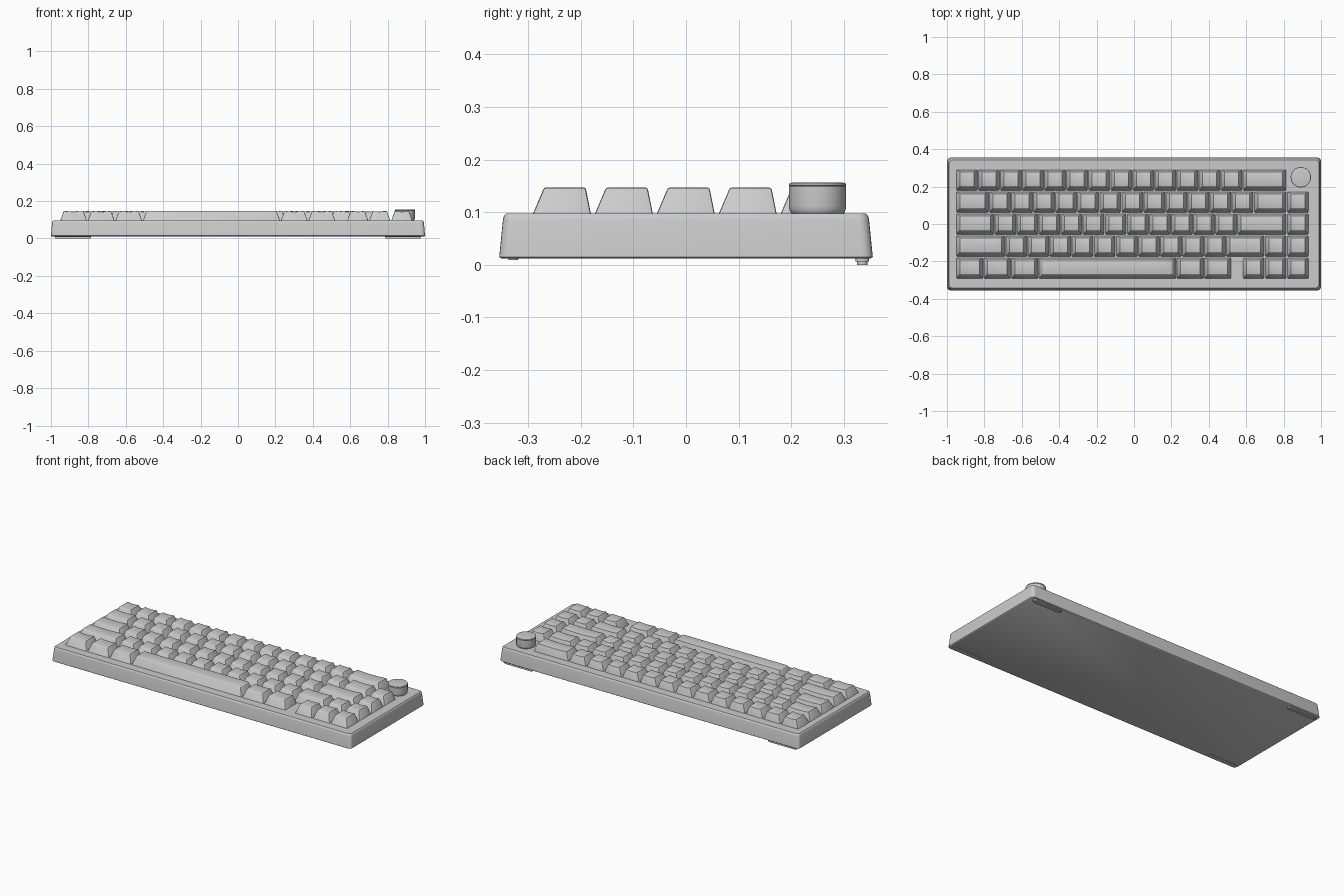
import bpy, bmesh, math

if "Cube" in bpy.data.objects:
    bpy.data.objects.remove(bpy.data.objects["Cube"])

U = 0.118          # one key unit
LEFT = -0.953      # left edge of the key field
TOP = 0.097        # top of the case
KEY_TOP = 0.147


def add_object(name, mesh, loc=(0, 0, 0)):
    ob = bpy.data.objects.new(name, mesh)
    ob.location = loc
    bpy.context.collection.objects.link(ob)
    return ob


def to_mesh(bm, name):
    bmesh.ops.recalc_face_normals(bm, faces=bm.faces)
    me = bpy.data.meshes.new(name)
    bm.to_mesh(me)
    bm.free()
    return me


def rounded_rect(hx, hy, r, n=5):
    pts = []
    for i, (sx, sy) in enumerate([(1, 1), (-1, 1), (-1, -1), (1, -1)]):
        for k in range(n + 1):
            a = math.radians(90 * i + 90 * k / n)
            pts.append((sx * (hx - r) + r * math.cos(a), sy * (hy - r) + r * math.sin(a)))
    return pts


def stacked(name, levels):
    """Loft rounded rectangles: each level is (half x, half y, radius, z)."""
    bm = bmesh.new()
    rings = [[bm.verts.new((x, y, z)) for x, y in rounded_rect(hx, hy, r)]
             for hx, hy, r, z in levels]
    for a, b in zip(rings, rings[1:]):
        for i in range(len(a)):
            j = (i + 1) % len(a)
            bm.faces.new((a[i], a[j], b[j], b[i]))
    bm.faces.new(rings[0])
    bm.faces.new(rings[-1])
    return to_mesh(bm, name)


def keycap(name, units, dish=0.004, n=8):
    """Tapered cap with a shallow trough running front to back."""
    w = units * U - 0.006
    hb, ht, h = w / 2, w / 2 - 0.018, KEY_TOP - TOP
    bm = bmesh.new()
    front, back = [], []
    for i in range(n + 1):
        t = 2 * i / n - 1
        z = h - dish * (1 - t * t)
        front.append(bm.verts.new((ht * t, -0.034, z)))
        back.append(bm.verts.new((ht * t, 0.045, z)))
    base = [bm.verts.new((sx * hb, sy * 0.055, 0))
            for sx, sy in [(-1, -1), (1, -1), (1, 1), (-1, 1)]]
    for i in range(n):
        bm.faces.new((front[i], front[i + 1], back[i + 1], back[i]))
    bm.faces.new(base)
    bm.faces.new([base[0], base[1]] + front[::-1])
    bm.faces.new([base[2], base[3]] + back)
    bm.faces.new((base[1], base[2], back[-1], front[-1]))
    bm.faces.new((base[3], base[0], front[0], back[0]))
    bmesh.ops.recalc_face_normals(bm, faces=bm.faces)
    edges = [e for e in bm.edges
             if max(v.co.z for v in e.verts) > 0 and e.calc_face_angle(0) > 0.5]
    bmesh.ops.bevel(bm, geom=edges, offset=0.004, segments=2, profile=0.5,
                    affect='EDGES', clamp_overlap=True)
    return to_mesh(bm, name)


# Case
add_object("case", stacked("case", [
    (0.996, 0.351, 0.018, 0.012), (1.0, 0.355, 0.02, 0.015),
    (0.994, 0.348, 0.02, 0.085), (0.992, 0.346, 0.02, 0.093),
    (0.988, 0.342, 0.017, TOP)]))

# Keys, back row to front row; negative width is a gap
rows = [
    [1] * 13 + [2],
    [1.5] + [1] * 12 + [1.5, 1],
    [1.75] + [1] * 11 + [2.25, 1],
    [2.25] + [1] * 10 + [1.75, 1, 1],
    [1.25] * 3 + [6.25] + [1.25] * 2 + [-0.5, 1, 1, 1],
]
caps = {}
for r, row in enumerate(rows):
    x = LEFT
    for c, units in enumerate(row):
        if units > 0:
            if units not in caps:
                caps[units] = keycap("keycap", units, 0.0 if units > 6 else 0.004)
            name = "space_bar" if units > 6 else f"key_row{r + 1}_{c + 1}"
            add_object(name, caps[units], (x + units * U / 2, 0.235 - r * 0.1177, TOP))
        x += abs(units) * U

# Rotary knob, lathed from a profile
bm = bmesh.new()
profile = [(0, 0.095), (0.047, 0.095), (0.051, 0.099), (0.0535, 0.105), (0.0545, 0.112),
           (0.0545, 0.149), (0.053, 0.150), (0.0545, 0.152), (0.053, 0.155),
           (0.049, 0.156), (0, 0.156)]
vs = [bm.verts.new((x, 0, z)) for x, z in profile]
es = [bm.edges.new(p) for p in zip(vs, vs[1:])]
bmesh.ops.spin(bm, geom=vs + es, cent=(0, 0, 0), axis=(0, 0, 1),
               angle=2 * math.pi, steps=48)
bmesh.ops.remove_doubles(bm, verts=bm.verts, dist=1e-5)
add_object("knob", to_mesh(bm, "knob"), (0.892, 0.25, 0))

# Rubber feet
front_foot = stacked("front_foot", [(0.096, 0.009, 0.008, 0.009), (0.097, 0.0095, 0.008, 0.014)])
rear_foot = stacked("rear_foot", [
    (0.094, 0.010, 0.009, 0.0), (0.094, 0.010, 0.009, 0.006),
    (0.097, 0.013, 0.011, 0.006), (0.097, 0.013, 0.011, 0.014)])
for side, s in (("left", -1), ("right", 1)):
    add_object(f"front_foot_{side}", front_foot, (s * 0.882, -0.328, 0))
    add_object(f"rear_foot_{side}", rear_foot, (s * 0.882, 0.335, 0))

# Smooth shading with sharp edges kept
for ob in bpy.context.collection.objects:
    ob.select_set(True)
    bpy.context.view_layer.objects.active = ob
bpy.ops.object.shade_smooth_by_angle(angle=math.radians(35))
